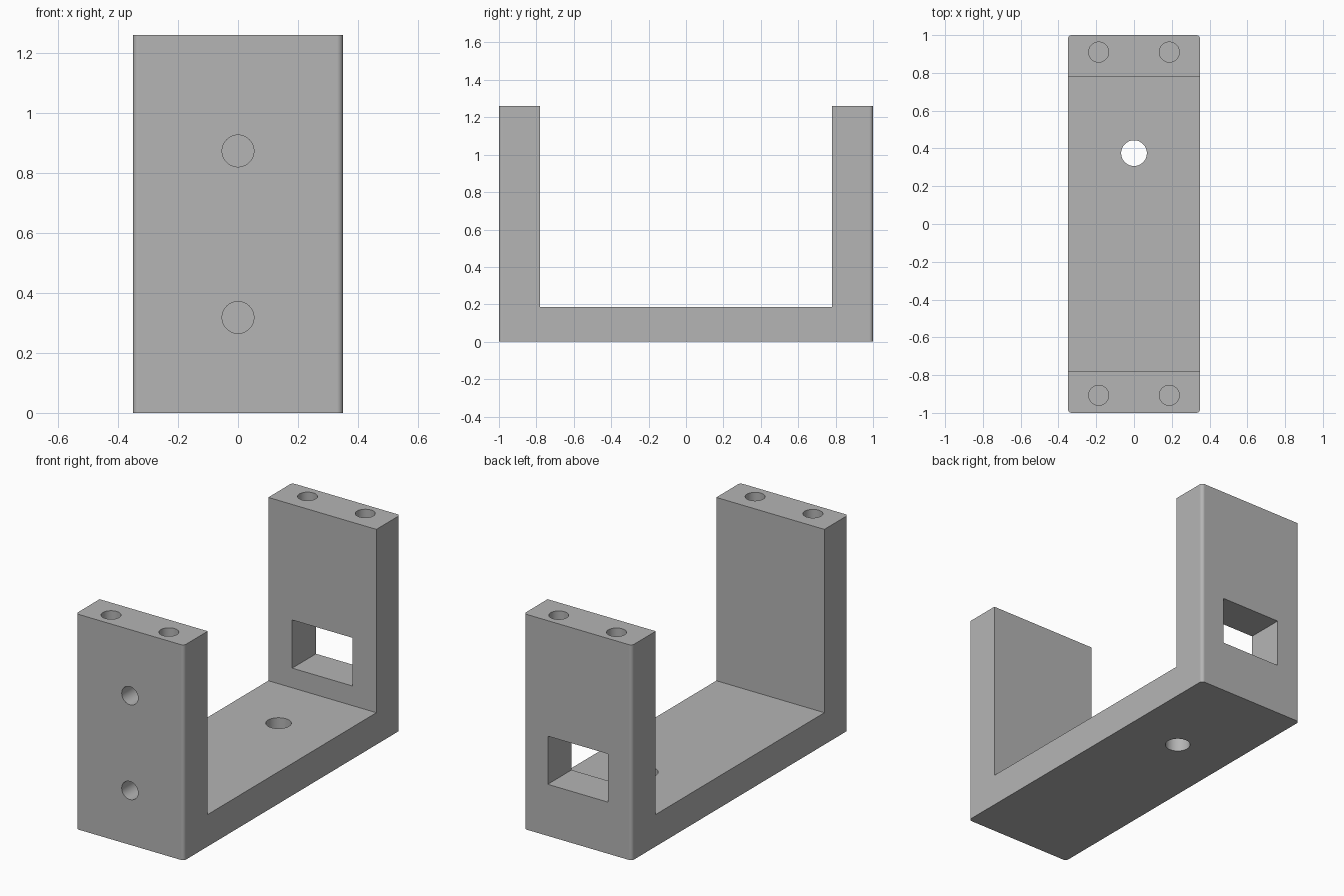
import bpy, bmesh, math

cube = bpy.data.objects.get("Cube")
if cube:
    bpy.data.objects.remove(cube, do_unlink=True)

WIDTH, HEIGHT, INNER, FLOOR = 0.35, 1.26, 0.78, 0.187

grey = bpy.data.materials.new("plain grey")
grey.use_nodes = True
colour = (0.46, 0.46, 0.46, 1)
grey.diffuse_color = colour
grey.node_tree.nodes["Principled BSDF"].inputs["Base Color"].default_value = colour

# U-shaped bracket: side profile extruded across the width
profile = [(-1, 0), (1, 0), (1, HEIGHT), (INNER, HEIGHT), (INNER, FLOOR),
           (-INNER, FLOOR), (-INNER, HEIGHT), (-1, HEIGHT)]
bm = bmesh.new()
face = bm.faces.new([bm.verts.new((-WIDTH, y, z)) for y, z in profile])
ext = bmesh.ops.extrude_face_region(bm, geom=[face])
bmesh.ops.translate(bm, vec=(2 * WIDTH, 0, 0),
                    verts=[v for v in ext["geom"] if isinstance(v, bmesh.types.BMVert)])
bmesh.ops.recalc_face_normals(bm, faces=bm.faces)

# Rounded upright outer corners
corners = [e for e in bm.edges
           if all(abs(v.co.y) > 0.99 for v in e.verts)
           and abs(e.verts[0].co.z - e.verts[1].co.z) > 1]
bmesh.ops.bevel(bm, geom=corners, offset=0.02, segments=5, profile=0.5, affect='EDGES')
mesh = bpy.data.meshes.new("bracket")
bm.to_mesh(mesh)
bm.free()
bracket = bpy.data.objects.new("bracket", mesh)
bpy.context.collection.objects.link(bracket)
mesh.materials.append(grey)


def cut(cutter):
    """Subtract a helper solid from the bracket and remove it."""
    cutter.hide_render = True
    cutter.data.materials.append(grey)
    bpy.ops.object.select_all(action='DESELECT')
    bracket.select_set(True)
    bpy.context.view_layer.objects.active = bracket
    mod = bracket.modifiers.new("cut", 'BOOLEAN')
    mod.operation, mod.solver, mod.object = 'DIFFERENCE', 'EXACT', cutter
    bpy.ops.object.modifier_apply(modifier=mod.name)
    bpy.data.objects.remove(cutter, do_unlink=True)


def drill(centre, radius, depth, tilt=0):
    """Cut a round hole reaching depth to each side of its centre."""
    bpy.ops.mesh.primitive_cylinder_add(vertices=48, radius=radius, depth=2 * depth,
                                        location=centre, rotation=(tilt, 0, 0))
    cut(bpy.context.object)


# Blind screw holes in the upright ends
for x in (-0.187, 0.187):
    for y in (-0.907, 0.91):
        drill((x, y, HEIGHT), 0.053, 0.3)

# Blind holes in the front face
for z in (0.318, 0.873):
    drill((0, -1, z), 0.053, 0.15, math.pi / 2)

# Through hole in the floor
drill((0, 0.375, FLOOR / 2), 0.068, 0.2)

# Rectangular window in the rear upright
bpy.ops.mesh.primitive_cube_add(size=1, location=(0, 0.89, 0.443))
bpy.context.object.scale = (0.39, 0.4, 0.282)
bpy.context.view_layer.update()
cut(bpy.context.object)

# Smooth rounds and bores, flat planes
bpy.ops.object.shade_smooth_by_angle(angle=math.radians(30))
normals = bracket.modifiers.new("even normals", 'WEIGHTED_NORMAL')
normals.keep_sharp = True
